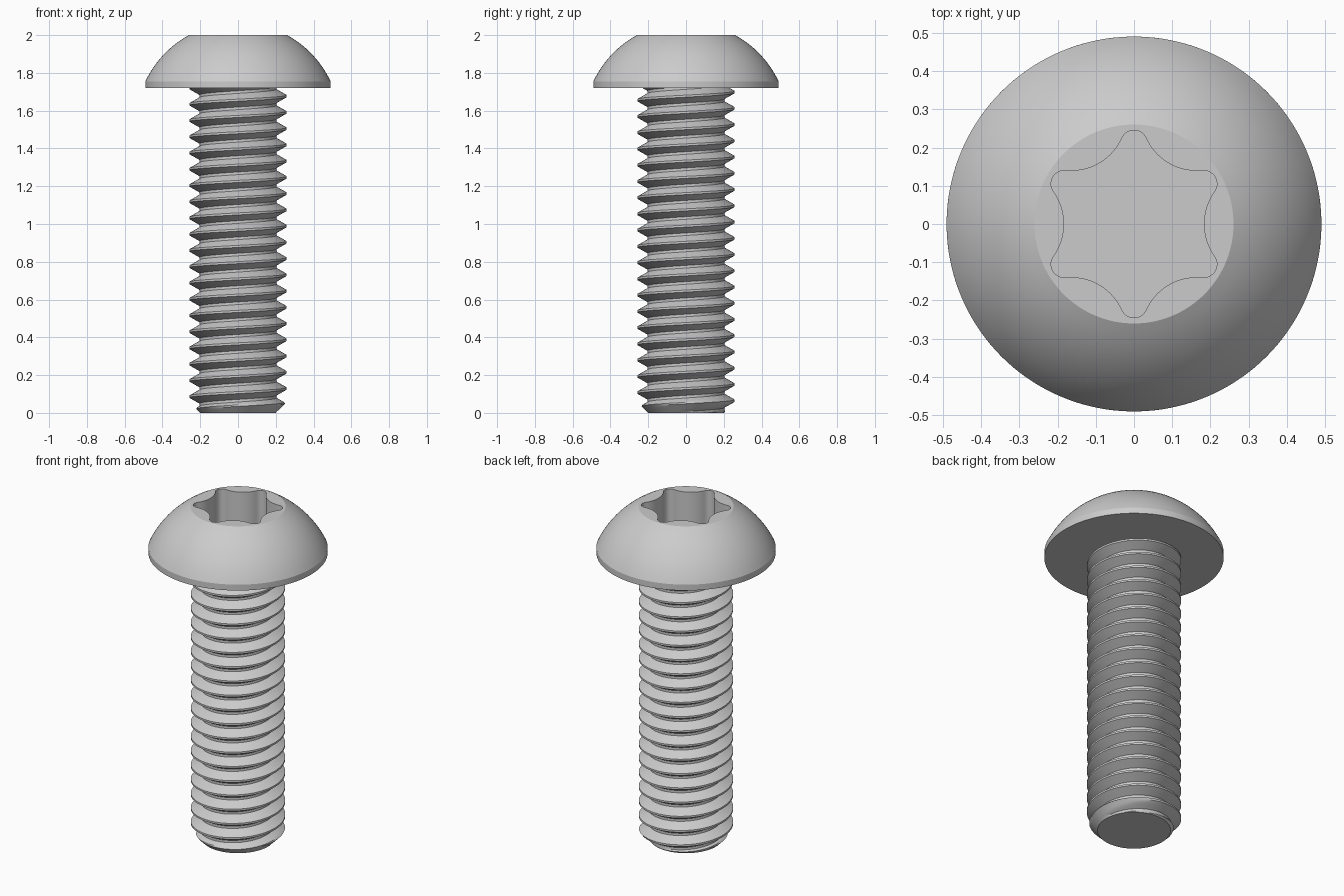
import bpy, bmesh, math
from math import pi, sin, cos, sqrt, radians

cube = bpy.data.objects.get("Cube")
if cube:
    bpy.data.objects.remove(cube, do_unlink=True)

steel = bpy.data.materials.new("light grey steel")
steel.use_nodes = True
grey = (0.6, 0.6, 0.6, 1)
steel.diffuse_color = grey
steel.node_tree.nodes["Principled BSDF"].inputs["Base Color"].default_value = grey

HEAD_Z, TOP_Z = 1.72, 2.0


def finish(name, bm, angle):
    bmesh.ops.remove_doubles(bm, verts=bm.verts, dist=1e-5)
    bmesh.ops.recalc_face_normals(bm, faces=bm.faces)
    mesh = bpy.data.meshes.new(name)
    bm.to_mesh(mesh)
    bm.free()
    obj = bpy.data.objects.new(name, mesh)
    bpy.context.collection.objects.link(obj)
    mesh.materials.append(steel)
    bpy.ops.object.select_all(action="DESELECT")
    obj.select_set(True)
    bpy.context.view_layer.objects.active = obj
    bpy.ops.object.shade_smooth_by_angle(angle=radians(angle))
    return obj


# Six-lobed socket outline: small rounded tips joined to large inward arcs
TIP_R, TIP_C = 0.035, 0.21
VALLEY_R, VALLEY_C = 0.145, 0.328


def socket_radius(a):
    phi = abs((a - pi / 2 + pi / 6) % (pi / 3) - pi / 6)
    if phi < radians(8.1):
        return TIP_C * cos(phi) + sqrt(TIP_R**2 - (TIP_C * sin(phi))**2)
    phi = pi / 6 - phi
    return VALLEY_C * cos(phi) - sqrt(max(0, VALLEY_R**2 - (VALLEY_C * sin(phi))**2))


# Button head: socket floor, socket wall, flat top, spherical dome, rim, underside
N = 216
bm = bmesh.new()


def ring(radius, z):
    verts = []
    for i in range(N):
        a = 2 * pi * i / N
        r = radius(a) if callable(radius) else radius
        verts.append(bm.verts.new((r * cos(a), r * sin(a), z)))
    return verts


DOME_R, DOME_Z = 0.5415, 1.525
rings = [ring(socket_radius, TOP_Z - 0.22), ring(socket_radius, TOP_Z)]
for k in range(13):
    a = radians(28.7 + (64.8 - 28.7) * k / 12)
    rings.append(ring(DOME_R * sin(a), DOME_Z + DOME_R * cos(a)))
rings.append(ring(0.49, HEAD_Z))
for lower, upper in zip(rings, rings[1:]):
    for i in range(N):
        j = (i + 1) % N
        bm.faces.new((lower[i], lower[j], upper[j], upper[i]))
bm.faces.new(rings[0])
bm.faces.new(rings[-1])
finish("button_head", bm, 25)

# Threaded shank: right-handed helix with trapezoid thread and chamfered end
PITCH, CREST, ROOT = 0.086, 0.258, 0.204
HALF_CREST, HALF_ROOT = 0.0055, 0.007
FLANK = PITCH / 2 - HALF_CREST - HALF_ROOT
STEPS = 96


def thread_radius(z, turn):
    d = abs((z - PITCH * (0.5 + turn) + PITCH / 2) % PITCH - PITCH / 2)
    t = min(1, max(0, (d - HALF_CREST) / FLANK))
    return min(CREST + (ROOT - CREST) * t, 0.2 + z)


offsets = [-HALF_CREST, HALF_CREST]
offsets += [HALF_CREST + FLANK * k / 4 for k in range(1, 5)]
offsets += [PITCH - HALF_CREST - FLANK * k / 4 for k in range(4, 0, -1)]
levels = [PITCH * n + o for n in range(-2, 22) for o in offsets]

bm = bmesh.new()
columns = []
for i in range(STEPS + 1):
    turn = i / STEPS
    column = []
    for level in levels:
        z = min(HEAD_Z, max(0, level + PITCH * (0.5 + turn)))
        r = thread_radius(z, turn)
        column.append(bm.verts.new((r * cos(2 * pi * turn), r * sin(2 * pi * turn), z)))
    columns.append(column)
for left, right in zip(columns, columns[1:]):
    for k in range(len(levels) - 1):
        if max(left[k + 1].co.z - left[k].co.z, right[k + 1].co.z - right[k].co.z) > 1e-5:
            bm.faces.new((left[k], right[k], right[k + 1], left[k + 1]))
bmesh.ops.delete(bm, geom=[v for v in bm.verts if not v.link_faces], context="VERTS")
bmesh.ops.remove_doubles(bm, verts=bm.verts, dist=1e-5)
# Flat tip of the shank
bmesh.ops.holes_fill(bm, edges=[e for e in bm.edges if e.is_boundary
                                and all(v.co.z < 0.001 for v in e.verts)], sides=0)
finish("threaded_shank", bm, 30)
